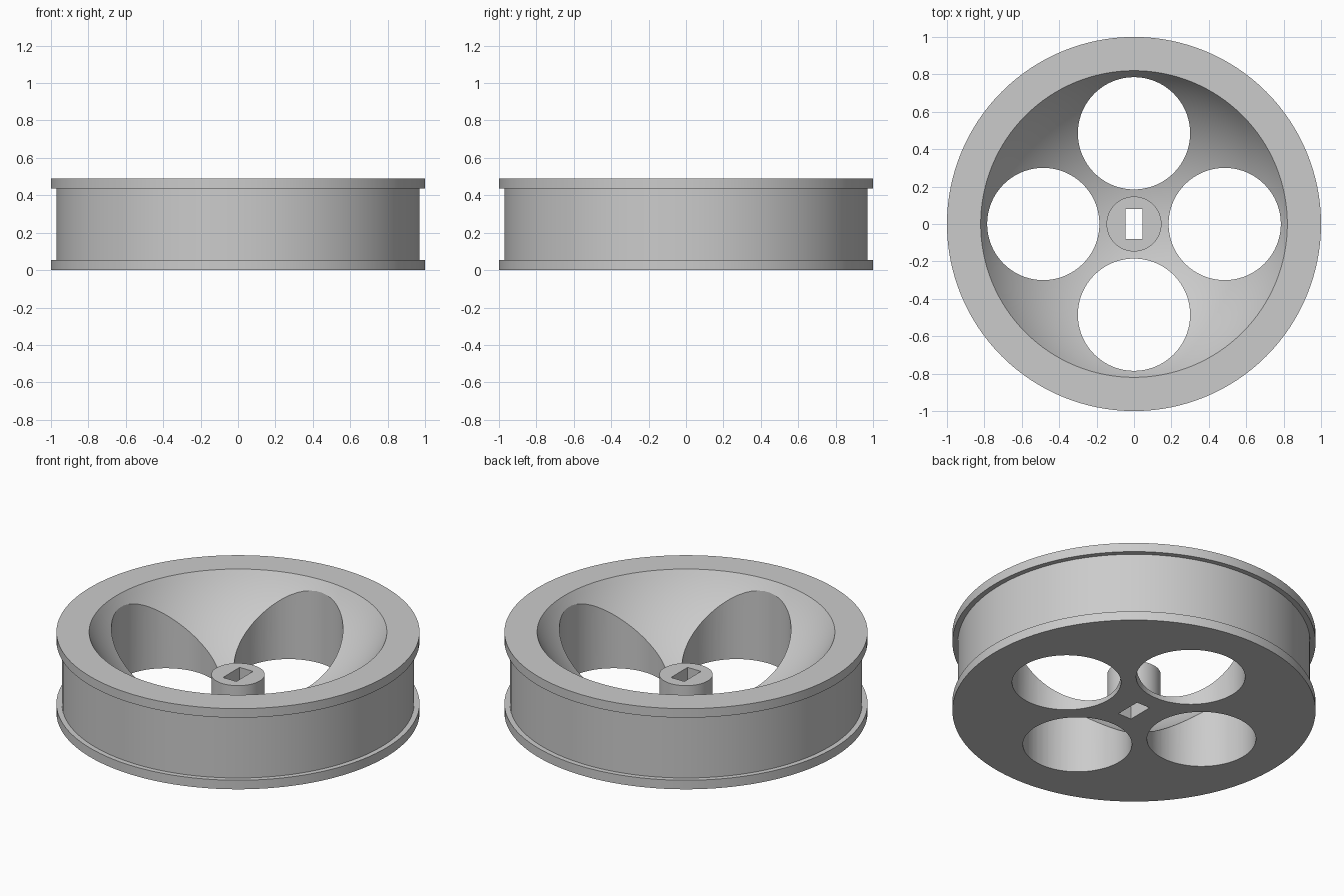
import bpy
import bmesh
import math
from mathutils import Matrix

if "Cube" in bpy.data.objects:
    bpy.data.objects.remove(bpy.data.objects["Cube"])

HEIGHT = 0.49
SEGMENTS = 128

grey = bpy.data.materials.new("plain grey")
grey.use_nodes = True
colour = (0.6, 0.6, 0.6, 1)
grey.diffuse_color = colour
grey.node_tree.nodes["Principled BSDF"].inputs["Base Color"].default_value = colour


def add_object(name, bm):
    bmesh.ops.recalc_face_normals(bm, faces=bm.faces)
    mesh = bpy.data.meshes.new(name)
    bm.to_mesh(mesh)
    bm.free()
    obj = bpy.data.objects.new(name, mesh)
    obj.data.materials.append(grey)
    bpy.context.collection.objects.link(obj)
    return obj


def lathe(name, profile):
    """Spin a profile of (radius, height) points that starts and ends on the axis."""
    bm = bmesh.new()
    verts = [bm.verts.new((r, 0, z)) for r, z in profile]
    edges = [bm.edges.new(pair) for pair in zip(verts, verts[1:])]
    bmesh.ops.spin(bm, geom=verts + edges, cent=(0, 0, 0), axis=(0, 0, 1),
                   angle=math.tau, steps=SEGMENTS)
    bmesh.ops.remove_doubles(bm, verts=bm.verts, dist=0.0001)
    return add_object(name, bm)


def cut(obj, cutter):
    cutter.hide_render = True
    cutter.hide_set(True)
    mod = obj.modifiers.new("cut", 'BOOLEAN')
    mod.operation = 'DIFFERENCE'
    mod.solver = 'EXACT'
    mod.object = cutter


# Wheel body: flanged rim outside, spherical dish inside
dish_radius, mouth = 0.94, 0.82
dish_centre = HEIGHT + math.sqrt(dish_radius ** 2 - mouth ** 2)
mouth_angle = math.asin(mouth / dish_radius)
rim = [(0, 0), (1, 0), (1, 0.055), (0.97, 0.055),
       (0.97, HEIGHT - 0.055), (1, HEIGHT - 0.055), (1, HEIGHT)]
steps = 28
dish = []
for i in range(steps + 1):
    a = mouth_angle * (1 - i / steps)
    dish.append((dish_radius * math.sin(a), dish_centre - dish_radius * math.cos(a)))
wheel = lathe("wheel_body", rim + dish)

# Central hub
hub = lathe("hub", [(0, 0.005), (0.147, 0.005), (0.147, 0.232), (0, 0.232)])

# Four round openings
bm = bmesh.new()
for i in range(4):
    turn = Matrix.Rotation(i * math.pi / 2, 4, 'Z')
    bmesh.ops.create_cone(bm, cap_ends=True, segments=96, radius1=0.3, radius2=0.3, depth=2,
                          matrix=turn @ Matrix.Translation((0.485, 0, 0)))
cut(wheel, add_object("opening_cutter", bm))

# Rectangular axle slot through hub and floor
bm = bmesh.new()
bmesh.ops.create_cube(bm, size=1, matrix=Matrix.Diagonal((0.09, 0.16, 2, 1)))
slot = add_object("slot_cutter", bm)
cut(wheel, slot)
cut(hub, slot)

# Apply the cuts, then smooth the round faces and keep the edges sharp
for obj in (wheel, hub):
    bpy.ops.object.select_all(action='DESELECT')
    obj.select_set(True)
    bpy.context.view_layer.objects.active = obj
    bpy.ops.object.modifier_apply(modifier="cut")
    while obj.modifiers:
        bpy.ops.object.modifier_apply(modifier=obj.modifiers[0].name)
    bpy.ops.object.shade_smooth_by_angle(angle=math.radians(30))

for cutter in ("opening_cutter", "slot_cutter"):
    bpy.data.objects.remove(bpy.data.objects[cutter])
